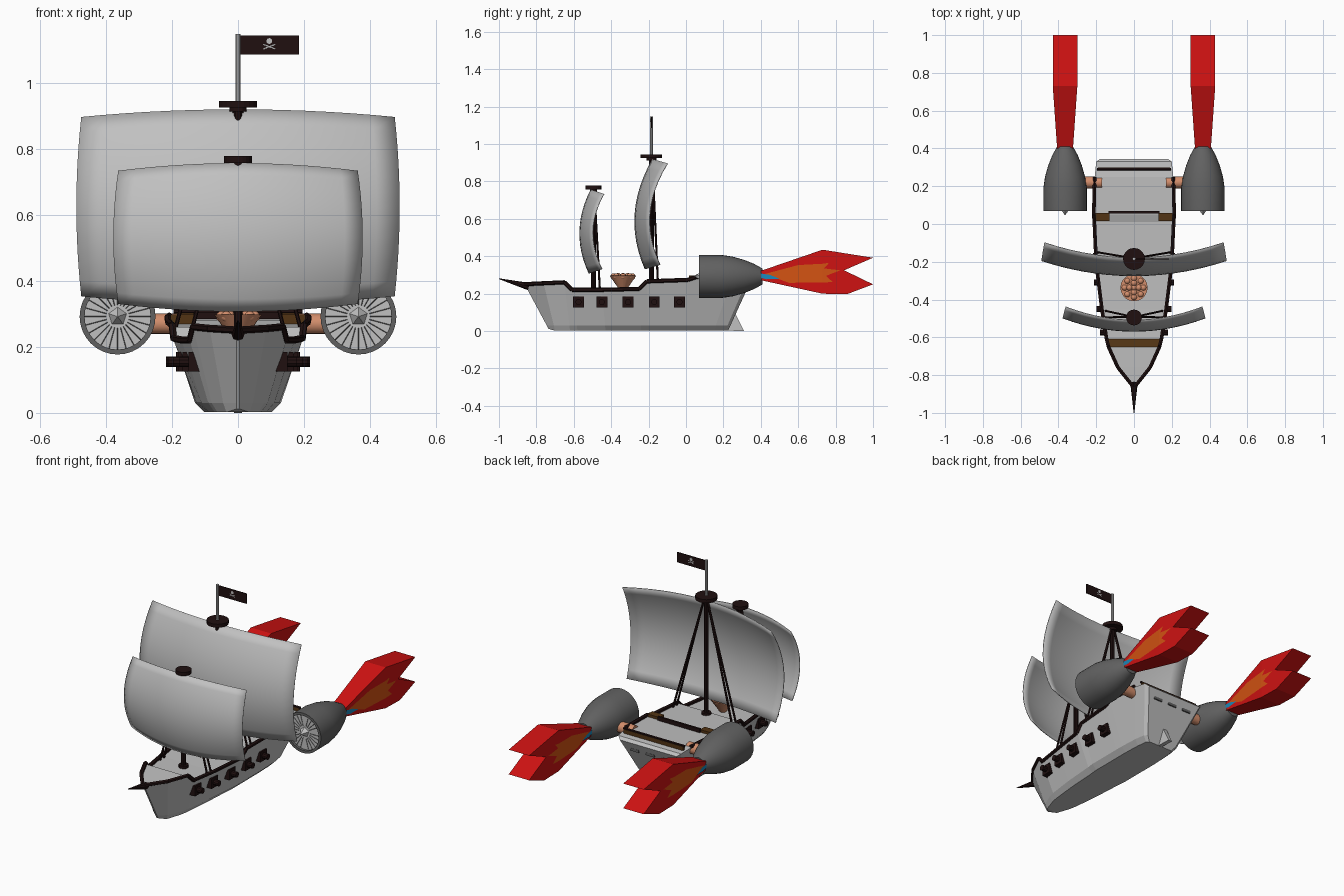
import bpy, bmesh, math
from mathutils import Vector, Matrix

if "Cube" in bpy.data.objects:
    bpy.data.objects.remove(bpy.data.objects["Cube"])


def material(name, r, g, b):
    m = bpy.data.materials.new(name)
    m.diffuse_color = (r, g, b, 1)
    m.use_nodes = True
    m.node_tree.nodes["Principled BSDF"].inputs["Base Color"].default_value = m.diffuse_color
    return m


PALE = material("pale grey", .53, .53, .53)
STEEL = material("dark grey", .12, .12, .12)
DARK = material("black brown", .014, .005, .005)
BROWN = material("brown wood", .085, .034, .007)
COPPER = material("copper", .65, .27, .15)
RED = material("flame red", .62, .006, .006)
ORANGE = material("flame orange", .65, .085, .006)
BLUE = material("flame blue", .01, .25, .5)


def finish(bm, name, *mats, smooth=False, fix=True):
    if fix:
        bmesh.ops.recalc_face_normals(bm, faces=bm.faces)
    me = bpy.data.meshes.new(name)
    bm.to_mesh(me)
    bm.free()
    for m in mats:
        me.materials.append(m)
    ob = bpy.data.objects.new(name, me)
    bpy.context.collection.objects.link(ob)
    if smooth:
        bpy.ops.object.select_all(action='DESELECT')
        ob.select_set(True)
        bpy.context.view_layer.objects.active = ob
        bpy.ops.object.shade_smooth_by_angle(angle=math.radians(35))
    return ob


def box(bm, c, s):
    bmesh.ops.create_cube(bm, size=1, matrix=Matrix.Translation(c) @ Matrix.Diagonal((*s, 1)))


def rod(bm, a, b, r1, r2=None, n=8):
    a, b = Vector(a), Vector(b)
    q = (b - a).to_track_quat('Z', 'Y').to_matrix().to_4x4()
    bmesh.ops.create_cone(bm, cap_ends=True, segments=n, radius1=r1, radius2=r1 if r2 is None else r2,
                          depth=(b - a).length, matrix=Matrix.Translation((a + b) / 2) @ q)


# Hull: lofted stations (y top, y bottom, half width top, half width bottom, deck z)
ST = [(-.86, -.735, .005, .005, .245), (-.76, -.70, .085, .045, .25), (-.65, -.62, .135, .08, .255),
      (-.61, -.58, .145, .09, .215), (-.45, -.43, .17, .11, .215), (-.25, -.24, .195, .125, .22),
      (-.21, -.20, .20, .13, .26), (.01, 0, .21, .13, .268), (.05, .05, .213, .13, .282),
      (.25, .15, .208, .125, .288), (.33, .21, .20, .115, .28), (.345, .225, .18, .10, .265)]
bm = bmesh.new()
rings = []
for yt, yb, wt, wb, zt in ST:
    zk = .012 if yt < -.8 else .002
    half = [(wt, zt), (wb, .03), (wb * .78, zk)]
    pts = half + [(-w, z) for w, z in reversed(half)]
    rings.append([bm.verts.new((w, yb + (yt - yb) * (z - zk) / (zt - zk), z)) for w, z in pts])
for k, (A, B) in enumerate(zip(rings, rings[1:])):
    for i in range(6):
        j = (i + 1) % 6
        f = bm.faces.new((A[i], A[j], B[j], B[i]))
        f.material_index = 1 if (i == 5 and k == 2) else 0   # brown foredeck step
bm.faces.new(rings[0])
bm.faces.new(rings[-1])
finish(bm, "hull", PALE, BROWN)


def hull_at(y):
    for a, b in zip(ST, ST[1:]):
        if a[0] <= y <= b[0]:
            t = (y - a[0]) / (b[0] - a[0])
            return [p + (q - p) * t for p, q in zip(a[2:], b[2:])]


# Rudder fin
bm = bmesh.new()
side = [(.18, .004), (.31, .0), (.25, .12), (.2, .12)]
L, R = [[bm.verts.new((x, y, z)) for y, z in side] for x in (-.012, .012)]
bm.faces.new(L)
bm.faces.new(R)
for i in range(4):
    bm.faces.new((L[i], L[(i + 1) % 4], R[(i + 1) % 4], R[i]))
finish(bm, "rudder", PALE)

# Rails along the deck edge and across stern, bowsprit
bm = bmesh.new()
for s in (-1, 1):
    for a, b in zip(ST[:10], ST[1:10]):
        rod(bm, (s * a[2], a[0], a[4] + .006), (s * b[2], b[0], b[4] + .006), .011, n=6)
rod(bm, (-.195, .29, .308), (.195, .29, .308), .007, n=6)
box(bm, (0, .062, .295), (.27, .012, .022))
finish(bm, "rails", DARK)
bm = bmesh.new()
rod(bm, (0, -.84, .238), (0, -1, .28), .02, .002)
finish(bm, "bowsprit", DARK)

# Brown stern panel and stairs
bm = bmesh.new()
box(bm, (0, .292, .293), (.38, .012, .025))
for s in (-1, 1):
    box(bm, (s * .167, .036, .28), (.075, .042, .035))
finish(bm, "stern_panels", BROWN)

# Stern window slots on the slanted transom
bm = bmesh.new()
for x in (-.1, 0, .1):
    box(bm, (x, .325, .22), (.055, .008, .015))
finish(bm, "stern_windows", STEEL)

# Gun ports and cannons
bm = bmesh.new()
for y in (-.575, -.45, -.31, -.17, -.035):
    wt, wb, zt = hull_at(y)
    w = wb + (wt - wb) * (.125 / (zt - .03))
    for s in (-1, 1):
        box(bm, (s * w, y, .155), (.034, .058, .058))
        rod(bm, (s * (w - .03), y, .155), (s * (w + .047), y, .155), .016, n=10)
finish(bm, "cannons", DARK)

# Masts with lookout discs, bases and shrouds
for name, y, zd, zt, rad, spread in (("main_mast", -.185, .255, .935, .058, .19),
                                     ("fore_mast", -.495, .212, .768, .042, .15)):
    bm = bmesh.new()
    rod(bm, (0, y, zd), (0, y, zt), .013, n=10)
    rod(bm, (0, y, zt - .01), (0, y, zt + .01), rad, n=20)
    rod(bm, (0, y, zt - .022), (0, y, zt - .008), rad * .45, n=12)
    rod(bm, (0, y, zd), (0, y, zd + .018), .026, n=12)
    for s in (-1, 1):
        for dy in (.0, .035):
            rod(bm, (s * .012, y + .005, zt - .02), (s * spread, y + dy, zd), .006, n=6)
    finish(bm, name, DARK)


# Billowing sails
def sail(name, w, yb, yt, zb, zt, bulge, curve):
    bm = bmesh.new()
    N, M = 14, 12
    g = []
    for j in range(M + 1):
        v = j / M
        s = 4 * v * (1 - v)
        row = []
        for i in range(N + 1):
            u = 2 * i / N - 1
            row.append(bm.verts.new((u * (w + .015 * s), yb + (yt - yb) * v - bulge * s + curve * u * u,
                                     zb + (zt - zb) * v - .023 * u * u * (2 * v - 1))))
        g.append(row)
    for j in range(M):
        for i in range(N):
            bm.faces.new((g[j][i], g[j][i + 1], g[j + 1][i + 1], g[j + 1][i]))
    ob = finish(bm, name, PALE, smooth=True, fix=False)
    m = ob.modifiers.new("thickness", 'SOLIDIFY')
    m.thickness = .004


sail("main_sail", .475, -.22, -.18, .33, .92, .075, .08)
sail("fore_sail", .363, -.52, -.51, .307, .757, .055, .07)

# Flag pole and flag with small pale crossed bars
bm = bmesh.new()
rod(bm, (0, -.185, .94), (0, -.185, 1.148), .008, n=10)
finish(bm, "flag_pole", PALE)
bm = bmesh.new()
box(bm, (.096, -.185, 1.115), (.178, .005, .058))
finish(bm, "flag", DARK)
bm = bmesh.new()
rod(bm, (.095, -.189, 1.127), (.095, -.181, 1.127), .009, n=10)
for s in (-1, 1):
    rod(bm, (.095 - .018 * s, -.185, 1.103), (.095 + .018 * s, -.185, 1.117), .0035, n=6)
finish(bm, "flag_emblem", PALE)

# Copper funnel filled with round shot
bm = bmesh.new()
rod(bm, (0, -.337, .21), (0, -.337, .298), .012, .072, n=20)
for i in range(9):
    r, a = (.05, i * math.tau / 8) if i < 8 else (0, 0)
    bmesh.ops.create_icosphere(bm, subdivisions=2, radius=.017,
                               matrix=Matrix.Translation((r * math.cos(a), -.337 + r * math.sin(a), .292)))
for i in range(4):
    a = i * math.tau / 4
    bmesh.ops.create_icosphere(bm, subdivisions=2, radius=.017, matrix=Matrix.Translation(
        (.025 * math.cos(a), -.337 + .025 * math.sin(a), .294)))
finish(bm, "shot_funnel", COPPER, smooth=True)

# Jet engines: shell, fan and nose cone, copper axle, flame
SHELL = [(.10, .09), (.10, .07), (.115, .07), (.115, .19), (.106, .25), (.089, .31), (.067, .365), (.042, .41), (.0, .41)]
FLAME = [[(.4, .322), (.73, .435), (.73, .2), (.4, .272)],
         [(.73, .435), (1, .392), (.845, .325), (1, .25), (.86, .197), (.73, .2)]]
GLOW = [[(.42, .305), (.6, .353), (.73, .36), (.73, .26), (.55, .258)],
        [(.73, .36), (.765, .365), (.738, .335), (.825, .325), (.748, .295), (.785, .262), (.73, .26)]]
CORE = [[(.4, .308), (.45, .3), (.5, .28), (.43, .277), (.4, .285)]]
CZ = .292


def half_width(y):
    return .042 + .023 * min(1, (y - .4) / .33)


def flame_sides(bm, cx, polys, off):
    for poly in polys:
        for s in (-1, 1):
            vs = [bm.verts.new((cx + s * (half_width(y) + off), y, z)) for y, z in poly]
            bm.faces.new(vs if s < 0 else vs[::-1]).normal_update()
            f = vs[0].link_faces[0]
            if f.normal.x * s < 0:
                f.normal_flip()


for s, tag in ((-1, "left"), (1, "right")):
    cx = s * .365
    bm = bmesh.new()
    vs = [bm.verts.new((cx + r, y, CZ)) for r, y in SHELL]
    es = [bm.edges.new(p) for p in zip(vs, vs[1:])]
    bmesh.ops.spin(bm, geom=vs + es, cent=(cx, 0, CZ), axis=(0, 1, 0), angle=math.tau, steps=32)
    bmesh.ops.remove_doubles(bm, verts=bm.verts, dist=1e-5)
    finish(bm, tag + "_engine", STEEL, smooth=True)

    bm = bmesh.new()
    rod(bm, (cx, .095, CZ), (cx, .085, CZ), .102, n=32)
    rod(bm, (cx, .087, CZ), (cx, .045, CZ), .03, 0, n=5)
    finish(bm, tag + "_fan", PALE)
    bm = bmesh.new()
    for i in range(24):
        d = Vector((math.cos(i * math.tau / 24), 0, math.sin(i * math.tau / 24)))
        c = Vector((cx, .0845, CZ))
        rod(bm, c + d * .035, c + d * .1, .0012, n=4)
    finish(bm, tag + "_fan_gaps", STEEL)

    bm = bmesh.new()
    rod(bm, (s * .17, .22, .27), (s * .28, .22, .27), .031, n=16)
    finish(bm, tag + "_axle", COPPER, smooth=True)

    bm = bmesh.new()
    flame_sides(bm, cx, FLAME, 0)
    rim = [FLAME[0][3], FLAME[0][0]] + FLAME[1]
    for a, b in zip(rim, rim[1:] + rim[:1]):
        bm.faces.new([bm.verts.new((cx + k * half_width(p[0]), *p))
                      for p, k in ((a, -1), (b, -1), (b, 1), (a, 1))])
    bmesh.ops.remove_doubles(bm, verts=bm.verts, dist=1e-5)
    finish(bm, tag + "_flame", RED)
    for name, polys, mat, off in (("glow", GLOW, ORANGE, .002), ("core", CORE, BLUE, .004)):
        bm = bmesh.new()
        flame_sides(bm, cx, polys, off)
        finish(bm, f"{tag}_flame_{name}", mat, fix=False)
